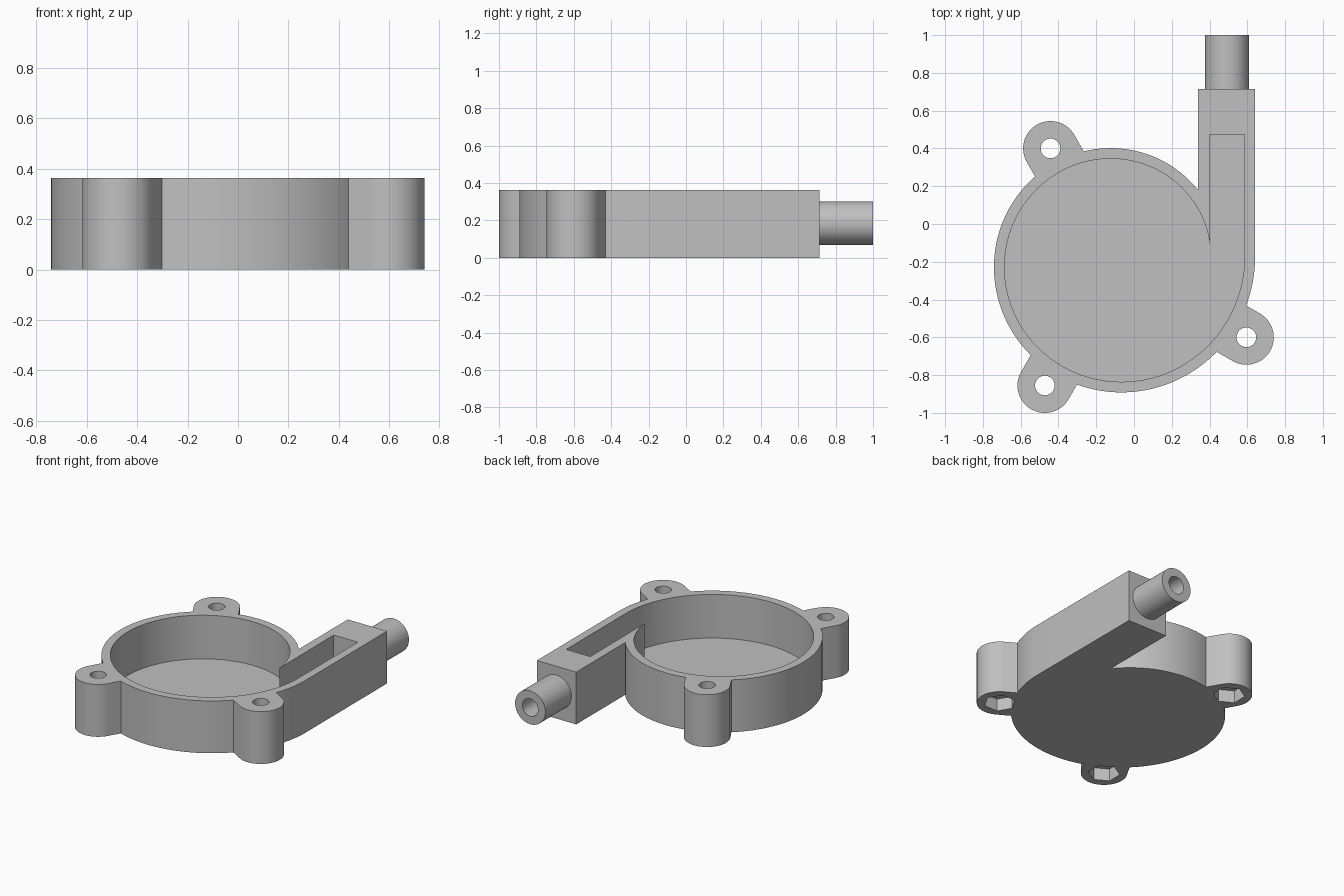
import bpy, bmesh
from math import sin, cos, pi, radians
from mathutils import Matrix

cube = bpy.data.objects.get("Cube")
if cube:
    bpy.data.objects.remove(cube)

HEIGHT, FLOOR, WALL = 0.362, 0.06, 0.056
CX, CY = -0.095, -0.2           # volute centre
OUT_X, OUT_Z = 0.4925, 0.185    # outlet axis
EARS = [(-0.442, 0.4, -60), (-0.472, -0.855, 60), (0.595, -0.6, 150)]

grey = bpy.data.materials.new("plain grey")
grey.use_nodes = True
colour = (0.53, 0.53, 0.53, 1)
grey.diffuse_color = colour
grey.node_tree.nodes["Principled BSDF"].inputs["Base Color"].default_value = colour


def prism(name, outline, z0, z1):
    """Extrude a flat outline between two heights."""
    bm = bmesh.new()
    face = bm.faces.new([bm.verts.new((x, y, z0)) for x, y in outline])
    top = bmesh.ops.extrude_face_region(bm, geom=[face])["geom"]
    verts = [v for v in top if isinstance(v, bmesh.types.BMVert)]
    bmesh.ops.translate(bm, verts=verts, vec=(0, 0, z1 - z0))
    bmesh.ops.recalc_face_normals(bm, faces=bm.faces)
    mesh = bpy.data.meshes.new(name)
    bm.to_mesh(mesh)
    bm.free()
    obj = bpy.data.objects.new(name, mesh)
    mesh.materials.append(grey)
    bpy.context.collection.objects.link(obj)
    return obj


def arc(x, y, r, start, end, n):
    step = radians(end - start) / n
    return [(x + r * cos(radians(start) + i * step),
             y + r * sin(radians(start) + i * step)) for i in range(n + 1)]


def circle(x, y, r, n=48, start=0):
    return arc(x, y, r, start, start + 360, n)[:-1]


def spiral(offset, start, n=96):
    """Volute wall whose radius grows steadily round to the outlet."""
    pts = []
    for i in range(n + 1):
        a = radians(start + (360 - start) * i / n)
        r = 0.5 + offset + 0.045 * a / (pi / 2)
        pts.append((CX + r * cos(a), CY + r * sin(a)))
    return pts


def along_y(obj, y):
    """Lay a vertical prism along the outlet axis, starting at y."""
    obj.data.transform(Matrix.Translation((OUT_X, y, OUT_Z))
                       @ Matrix.Rotation(-pi / 2, 4, 'X'))
    return obj


def combine(target, tool, operation):
    mod = target.modifiers.new(tool.name, 'BOOLEAN')
    mod.operation, mod.solver, mod.object = operation, 'EXACT', tool
    bpy.context.view_layer.objects.active = target
    bpy.ops.object.modifier_apply(modifier=mod.name)
    bpy.data.objects.remove(tool)


# Volute body with the straight outlet block
body = prism("pump_housing", spiral(WALL, 41) + [(0.641, 0.715), (0.34, 0.715)], 0, HEIGHT)

# Mounting ears: round outer end, straight sides running into the body
for x, y, axis in EARS:
    a = radians(axis)
    end = arc(x, y, 0.145, axis + 90, axis + 270, 32)
    reach = [(px + 0.22 * cos(a), py + 0.22 * sin(a)) for px, py in (end[-1], end[0])]
    combine(body, prism("mounting_ear", end + reach, 0, HEIGHT), 'UNION')

# Outlet pipe
combine(body, along_y(prism("outlet_pipe", circle(0, 0, 0.116), 0, 0.32), 0.68), 'UNION')

# Open chamber and outlet channel
cavity = spiral(0, 9.2) + [(0.585, 0.475), (0.4, 0.475)]
combine(body, prism("chamber_cut", cavity, FLOOR, HEIGHT + 0.1), 'DIFFERENCE')

# Pipe bore
combine(body, along_y(prism("bore_cut", circle(0, 0, 0.06, 40), 0, 0.7), 0.42), 'DIFFERENCE')

# Screw holes with hexagonal nut pockets underneath
for x, y, axis in EARS:
    combine(body, prism("screw_cut", circle(x, y, 0.052, 32), -0.1, HEIGHT + 0.1), 'DIFFERENCE')
    combine(body, prism("nut_cut", circle(x, y, 0.1, 6, axis + 30), -0.1, 0.085), 'DIFFERENCE')

# Smooth curved walls, keep corners crisp
bpy.ops.object.select_all(action='DESELECT')
body.select_set(True)
bpy.context.view_layer.objects.active = body
bpy.ops.object.shade_smooth_by_angle(angle=radians(25))
